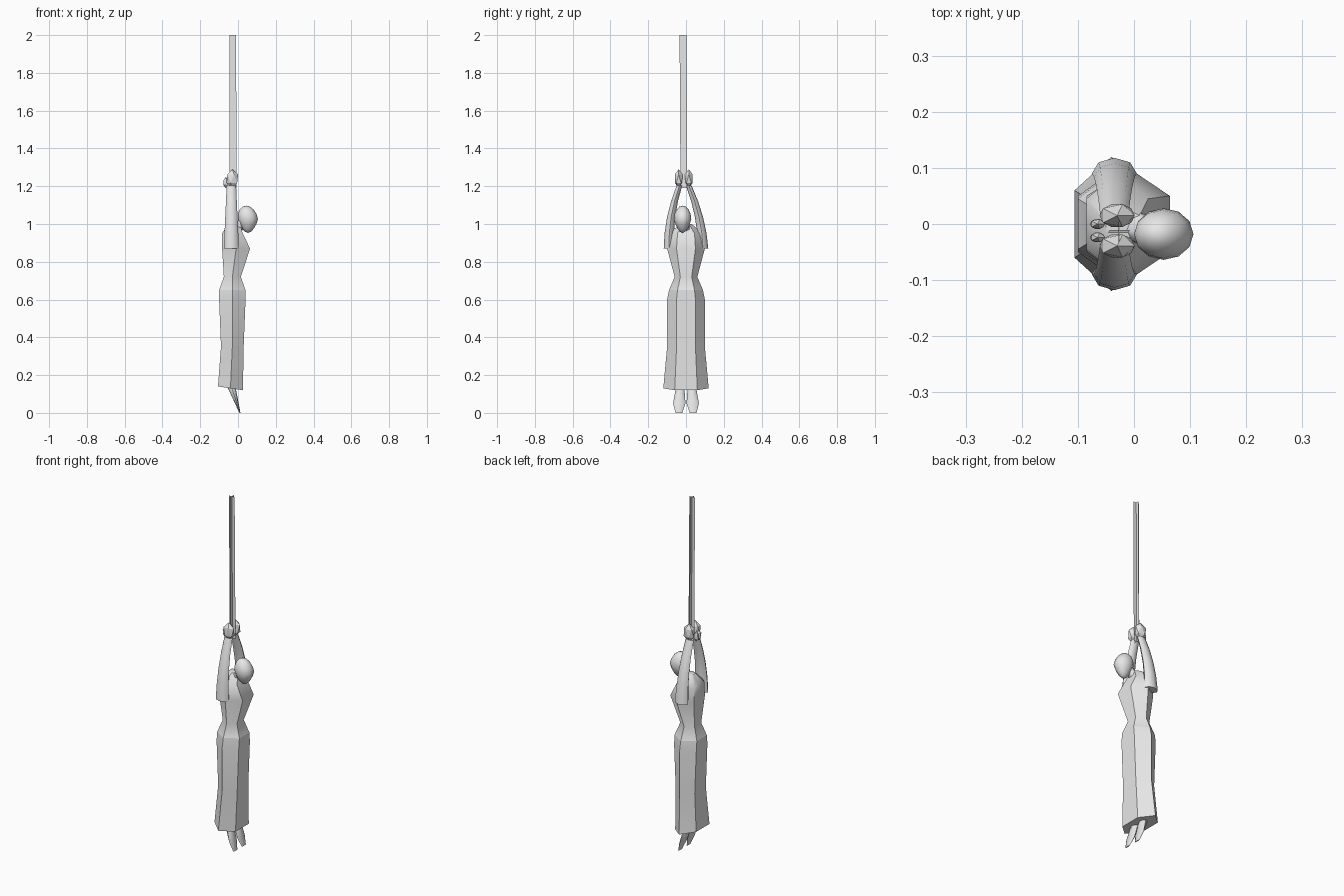
import bpy
import bmesh
import math
from mathutils import Matrix, Vector

default_cube = bpy.data.objects.get("Cube")
if default_cube:
    bpy.data.objects.remove(default_cube, do_unlink=True)

# One plain colour for everything
colour = (0.8, 0.8, 0.8, 1)
grey = bpy.data.materials.new("plain_grey")
grey.use_nodes = True
grey.diffuse_color = colour
grey.node_tree.nodes["Principled BSDF"].inputs["Base Color"].default_value = colour


def finish(name, bm, sharp_angle):
    """Turn a bmesh into a named, coloured object with sharp edges kept."""
    bmesh.ops.recalc_face_normals(bm, faces=bm.faces)
    mesh = bpy.data.meshes.new(name)
    bm.to_mesh(mesh)
    bm.free()
    mesh.materials.append(grey)
    part = bpy.data.objects.new(name, mesh)
    bpy.context.collection.objects.link(part)
    bpy.ops.object.select_all(action="DESELECT")
    part.select_set(True)
    bpy.context.view_layer.objects.active = part
    bpy.ops.object.shade_smooth_by_angle(angle=math.radians(sharp_angle))


def loft(name, rings, sharp_angle):
    """Skin a stack of rings and cap both ends."""
    bm = bmesh.new()
    loops = [[bm.verts.new(point) for point in ring] for ring in rings]
    for lower, upper in zip(loops, loops[1:]):
        for i in range(len(lower)):
            bm.faces.new((lower[i - 1], lower[i], upper[i], upper[i - 1]))
    bm.faces.new(loops[0])
    bm.faces.new(loops[-1])
    finish(name, bm, sharp_angle)


def oval(centre, radius_x, radius_y, sides=8):
    """Level oval ring around a centre."""
    turns = [math.tau * i / sides for i in range(sides)]
    return [centre + Vector((radius_x * math.cos(turn), radius_y * math.sin(turn), 0))
            for turn in turns]


def dress_ring(height, middle, depth, width, tilt=0):
    """Eight-sided section: flat front and back panels, widest between them."""
    front, back = middle + depth, middle - depth
    panel = width / 2
    half = [(front, panel, height - tilt), (middle, width, height),
            (back, panel, height + tilt)]
    other_half = [(x, -y, z) for x, y, z in reversed(half)]
    return ([(front, 0, height - tilt)] + half
            + [(back, 0, height + tilt)] + other_half)


def faceted_ball(name, centre, size):
    bm = bmesh.new()
    place = Matrix.Translation(centre) @ Matrix.Diagonal((*size, 1))
    bmesh.ops.create_icosphere(bm, subdivisions=1, radius=1, matrix=place)
    finish(name, bm, 20)


# Long skirt, flared at the hem, and the fitted bodice above it
hem = dress_ring(height=0.13, middle=-0.04, depth=0.066, width=0.12, tilt=0.01)
knee = dress_ring(height=0.35, middle=-0.03, depth=0.06, width=0.1)
thigh = dress_ring(height=0.6, middle=-0.03, depth=0.07, width=0.1)
hip = dress_ring(height=0.65, middle=-0.03, depth=0.07, width=0.09)
waist = dress_ring(height=0.72, middle=-0.03, depth=0.045, width=0.06)
bust = dress_ring(height=0.87, middle=-0.01, depth=0.074, width=0.1)
shoulder = dress_ring(height=0.95, middle=-0.03, depth=0.055, width=0.09)
collar = dress_ring(height=1, middle=-0.02, depth=0.03, width=0.03)
loft("skirt", [hem, knee, thigh, hip], sharp_angle=30)
loft("bodice", [hip, waist, bust, shoulder, collar], sharp_angle=50)

# Neck leaning towards the chest side
neck_base, neck_top = Vector((-0.01, 0, 0.96)), Vector((0.04, -0.02, 1.04))
loft("neck", [oval(neck_base, 0.03, 0.03), oval(neck_top, 0.025, 0.025)], sharp_angle=60)

# Bowed head, narrowing to the chin
head_centre = Vector((0.053, -0.018, 1.025))
head = bmesh.new()
bmesh.ops.create_uvsphere(head, u_segments=12, v_segments=8, radius=1)
for vert in head.verts:
    narrowing = 1 + 0.3 * min(vert.co.z, 0)
    lean = -0.01 * max(vert.co.z, 0)
    vert.co = head_centre + Vector((0.053 * vert.co.x * narrowing + lean,
                                    0.046 * vert.co.y * narrowing,
                                    0.072 * vert.co.z))
finish("head", head, sharp_angle=60)

for side, label in ((1, "left"), (-1, "right")):
    # Raised arm, bowing inwards to the wrist
    rings = []
    for step in range(5):
        t = step / 4
        reach = 0.09 - 0.065 * t * t
        centre = Vector((-0.035, side * reach - 0.01 * t, 0.87 + t / 3))
        rings.append(oval(centre, 0.04 - 0.015 * t, 0.028 - 0.013 * t))
    loft(label + "_arm", rings, sharp_angle=60)

    # Clenched hand and thumb
    faceted_ball(label + "_hand", (-0.03, side * 0.027 - 0.012, 1.24), (0.035, 0.024, 0.05))
    faceted_ball(label + "_thumb", (-0.065, side * 0.012 - 0.012, 1.22), (0.015, 0.01, 0.03))

    # Hanging foot, spreading and then closing at the toes
    rings = []
    for step in range(5):
        t = step / 4
        spread = 0.018 + 0.14 * t ** 3 * (1 - t)
        centre = Vector((0.065 * t - 0.055, side * (0.028 + 0.01 * t), 0.2 - t / 5))
        rings.append(oval(centre, 0.03 - 0.027 * t, spread))
    loft(label + "_foot", rings, sharp_angle=45)

# Rope made of two crossed strips
rope_foot, rope_top = Vector((-0.026, -0.011, 1.19)), Vector((-0.028, -0.016, 2))
for label, across in (("wide", Vector((0.018, 0, 0))), ("deep", Vector((0, 0.018, 0)))):
    strip = bmesh.new()
    corners = (rope_foot - across, rope_foot + across, rope_top + across, rope_top - across)
    strip.faces.new([strip.verts.new(corner) for corner in corners])
    finish("rope_" + label + "_strip", strip, sharp_angle=30)
